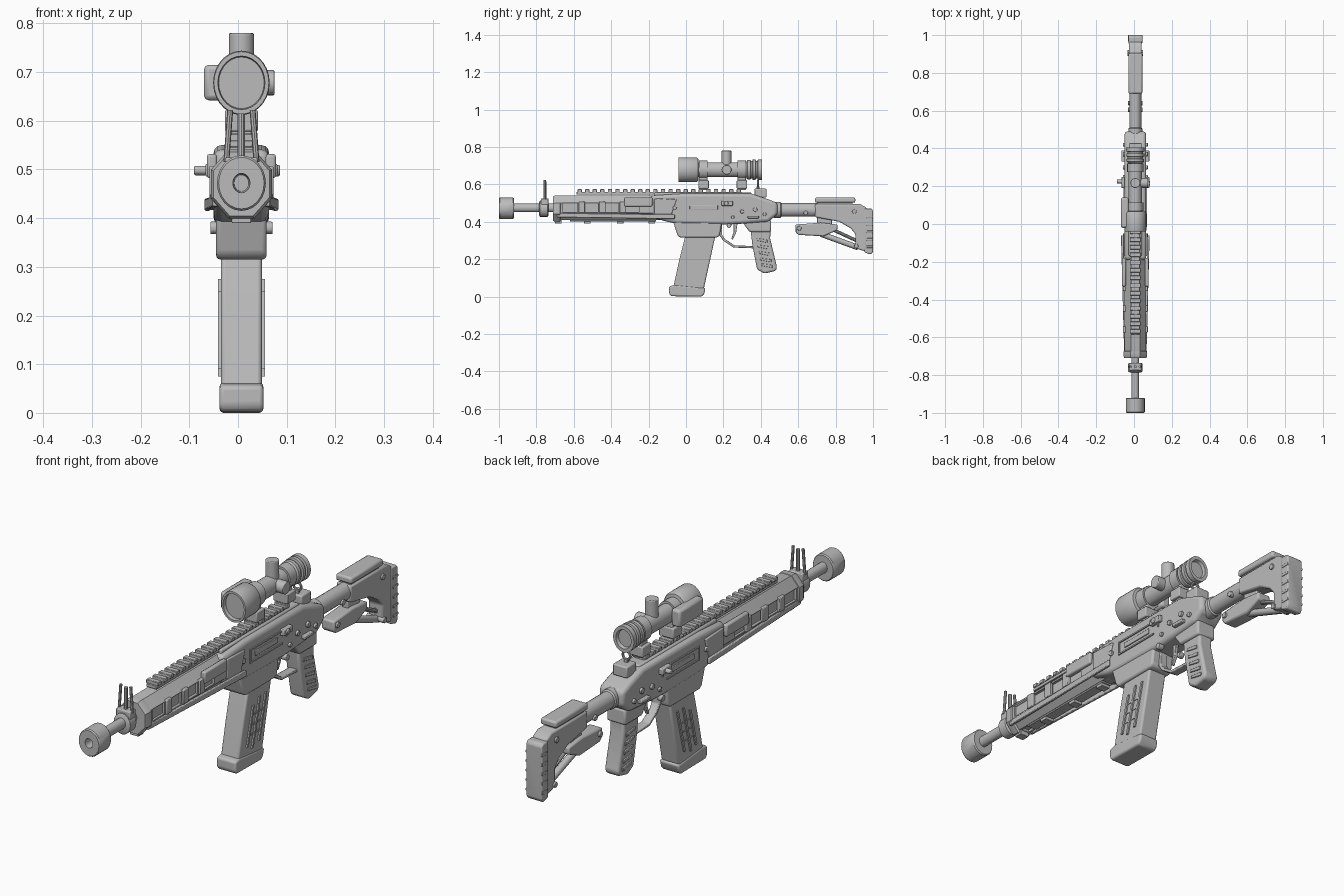
import bpy, bmesh, math
from mathutils import Vector

CX = 0.007      # centre line of the whole gun
SQ = 0.88       # round parts are slightly narrow in x
grey = bpy.data.materials.new("gunmetal grey")
grey.diffuse_color = (0.5, 0.5, 0.5, 1)


def finish(name, bm, bevel=0.0, seg=2, angle=35):
    bmesh.ops.recalc_face_normals(bm, faces=bm.faces)
    me = bpy.data.meshes.new(name)
    bm.to_mesh(me)
    bm.free()
    ob = bpy.data.objects.new(name, me)
    bpy.context.collection.objects.link(ob)
    me.materials.append(grey)
    if bevel:
        m = ob.modifiers.new("bevel", 'BEVEL')
        m.width, m.segments, m.limit_method = bevel, seg, 'ANGLE'
        m.angle_limit = math.radians(30)
    bpy.ops.object.select_all(action='DESELECT')
    ob.select_set(True)
    bpy.context.view_layer.objects.active = ob
    bpy.ops.object.shade_smooth_by_angle(angle=math.radians(angle))
    return ob


def add_prism(bm, pts, x0, x1):
    """Side outline of (y, z) points, extruded from x0 to x1."""
    a = [bm.verts.new((CX + x0, y, z)) for y, z in pts]
    b = [bm.verts.new((CX + x1, y, z)) for y, z in pts]
    bm.faces.new(a)
    bm.faces.new(b[::-1])
    for i in range(len(pts)):
        j = (i + 1) % len(pts)
        bm.faces.new((a[i], a[j], b[j], b[i]))


def prisms(name, items, bevel=0.0, seg=2):
    bm = bmesh.new()
    for pts, x0, x1 in items:
        add_prism(bm, pts, x0, x1)
    return finish(name, bm, bevel, seg)


def rect(y0, y1, z0, z1):
    return [(y0, z0), (y1, z0), (y1, z1), (y0, z1)]


def box(name, x0, x1, y0, y1, z0, z1, bevel=0.004):
    return prisms(name, [(rect(y0, y1, z0, z1), x0, x1)], bevel)


def lathe(name, pts, z, n=24, turn=0.0, x=0.0):
    """Revolve (y, radius) points around a lengthwise axis."""
    bm = bmesh.new()
    rings = []
    for y, r in pts:
        rings.append([bm.verts.new((CX + x + SQ * r * math.cos(turn + k * math.tau / n), y,
                                    z + r * math.sin(turn + k * math.tau / n))) for k in range(n)])
    for a, b in zip(rings, rings[1:]):
        for k in range(n):
            bm.faces.new((a[k], a[(k + 1) % n], b[(k + 1) % n], b[k]))
    bm.faces.new(rings[0])
    bm.faces.new(rings[-1][::-1])
    return finish(name, bm)


def rod(name, a, b, r, n=16, bevel=0.0):
    """Cylinder between two points."""
    a, b = Vector(a) + Vector((CX, 0, 0)), Vector(b) + Vector((CX, 0, 0))
    bm = bmesh.new()
    bmesh.ops.create_cone(bm, cap_ends=True, segments=n, radius1=r, radius2=r, depth=(b - a).length)
    q = Vector((0, 0, 1)).rotation_difference(b - a)
    for v in bm.verts:
        v.co = q @ v.co + (a + b) / 2
    return finish(name, bm, bevel)


# barrel, muzzle and front sight
lathe("muzzle", [(-0.95, 0.017), (-1.0, 0.020), (-1.0, 0.053), (-0.995, 0.057), (-0.925, 0.057),
                 (-0.92, 0.053), (-0.92, 0.02)], 0.472)
lathe("barrel", [(-0.93, 0.023), (-0.68, 0.023)], 0.474, 16)
lathe("gas_block", [(-0.785, 0.036), (-0.78, 0.044), (-0.74, 0.044), (-0.735, 0.036)], 0.470, 16)
box("sight_base", -0.033, 0.033, -0.775, -0.735, 0.49, 0.525)
rod("sight_post", (0, -0.755, 0.515), (0, -0.755, 0.615), 0.008, 10)
for s in (-1, 1):
    rod("sight_ear", (s * 0.031, -0.755, 0.515), (s * 0.023, -0.755, 0.622), 0.006, 8)

# octagonal handguard with side slots
guard = lathe("handguard", [(-0.70, 0.066), (-0.685, 0.071), (-0.12, 0.071)], 0.474, 8, math.pi / 8)
slots = [(rect(y, y + 0.08, 0.452, 0.5), s * 0.048, s * 0.09)
         for y in (-0.66, -0.55, -0.44, -0.33) for s in (-1, 1)]
slots += [(rect(y, y + 0.06, 0.395, 0.418), -0.016, 0.016) for y in (-0.66, -0.52, -0.34)]
cutter = prisms("slot_cutter", slots)
cutter.hide_render = True
cutter.hide_viewport = True
cutter.display_type = 'WIRE'
m = guard.modifiers.new("slots", 'BOOLEAN')
m.object, m.operation, m.solver = cutter, 'DIFFERENCE', 'EXACT'
lathe("handguard_collar", [(-0.71, 0.050), (-0.71, 0.071), (-0.70, 0.077), (-0.675, 0.077),
                           (-0.67, 0.068)], 0.47, 8, math.pi / 8)

# tapering rails along both sides, lower feet
for s in (-1, 1):
    bm = bmesh.new()
    add_prism(bm, [(-0.69, 0.424), (-0.06, 0.415), (-0.06, 0.44), (-0.69, 0.446)], -0.006, 0.006)
    for v in bm.verts:
        v.co.x += s * (0.053 + 0.017 * (v.co.y + 0.69) / 0.63)
    finish("side_rail", bm, 0.003)
    box("side_clamp", s * 0.05, s * 0.071, -0.33, -0.18, 0.482, 0.532, 0.006)
    prisms("guard_block", [(rect(y, y + 0.035, 0.447, 0.507), s * 0.05, s * 0.066)
                           for y in (-0.575, -0.465, -0.355)], 0.003)
prisms("lower_rail", [(rect(-0.62, -0.16, 0.402, 0.415), -0.022, 0.022)]
       + [(rect(y, y + 0.035, 0.390, 0.412), -0.02, 0.02) for y in (-0.70, -0.545, -0.37, -0.20)], 0.002)

# toothed top rail
rail = [(rect(-0.585, 0.30, 0.545, 0.560), -0.024, 0.024)]
rail += [(rect(-0.58 + i * 0.0405, -0.557 + i * 0.0405, 0.558, 0.574), -0.029, 0.029) for i in range(22)]
prisms("top_rail", rail, 0.002, 1)

# receiver: broad body, narrow crown
prisms("receiver", [([(-0.19, 0.425), (-0.10, 0.40), (-0.05, 0.39), (0.22, 0.385), (0.31, 0.39), (0.44, 0.40),
                      (0.49, 0.44), (0.49, 0.50), (0.44, 0.52), (0.35, 0.55), (-0.03, 0.55), (-0.19, 0.54)],
                     -0.057, 0.057)], 0.016, 3)
box("receiver_crown", -0.035, 0.035, -0.17, 0.35, 0.53, 0.556, 0.006)
prisms("magazine_well", [([(-0.075, 0.42), (0.195, 0.42), (0.18, 0.325), (0.165, 0.315), (-0.03, 0.315),
                           (-0.045, 0.325)], -0.052, 0.052)], 0.012, 3)
for s in (-1, 1):
    x0, x1 = s * 0.05, s * 0.062
    # thin frame and plate on the flank
    prisms("port_frame", [(rect(-0.01, 0.23, 0.50, 0.506), x0, x1), (rect(-0.01, 0.20, 0.447, 0.453), x0, x1),
                          (rect(-0.016, -0.01, 0.447, 0.506), x0, x1), (rect(0.225, 0.231, 0.47, 0.506), x0, x1)])
    box("port_cover", s * 0.05, s * 0.061, 0.02, 0.17, 0.465, 0.487, 0.002)
    prisms("flank_panel", [([(-0.17, 0.44), (-0.08, 0.43), (-0.05, 0.52), (-0.17, 0.525)], x0, s * 0.064)], 0.004)
    for y, z, r in ((-0.06, 0.475, 0.011), (0.30, 0.455, 0.011), (0.37, 0.465, 0.012), (0.42, 0.44, 0.010),
                    (0.25, 0.425, 0.009)):
        rod("receiver_pin", (s * 0.04, y, z), (s * 0.066, y, z), r, 12, 0.002)
    rod("takedown_pin", (s * 0.04, 0.23, 0.38), (s * 0.064, 0.23, 0.38), 0.013, 12, 0.002)
    box("selector", s * 0.05, s * 0.074, 0.33, 0.39, 0.418, 0.432, 0.003)
    box("catch", s * 0.05, s * 0.074, 0.19, 0.25, 0.485, 0.512, 0.004)
rod("charging_handle", (-0.04, 0.225, 0.498), (-0.097, 0.225, 0.498), 0.010, 12, 0.003)
rod("bolt_knob", (0.04, 0.215, 0.498), (0.079, 0.215, 0.498), 0.012, 12, 0.003)

# magazine with raised side ribs and base plate
prisms("magazine", [([(0.00, 0.34), (0.16, 0.34), (0.13, 0.20), (0.095, 0.04), (-0.07, 0.04), (-0.035, 0.20)],
                     -0.042, 0.042)], 0.008, 3)
prisms("magazine_base", [([(-0.09, 0.015), (-0.08, 0.002), (0.085, 0.0), (0.097, 0.015), (0.105, 0.045),
                           (-0.06, 0.062), (-0.09, 0.055)], -0.045, 0.045)], 0.009, 3)


def lean(y, z):     # shift along the slant of the magazine
    return (y + 0.25 * (z - 0.3), z)


ribs = []
for s in (-1, 1):
    for y, z0, z1 in ((0.035, 0.09, 0.25), (0.072, 0.075, 0.275), (0.112, 0.09, 0.275)):
        ribs.append(([lean(y, z0), lean(y + 0.010, z0), lean(y + 0.010, z1), lean(y, z1)], s * 0.04, s * 0.048))
    for z in (0.13, 0.17, 0.21):
        ribs.append(([lean(0.04, z), lean(0.115, z), lean(0.115, z + 0.006), lean(0.04, z + 0.006)],
                     s * 0.04, s * 0.045))
prisms("magazine_ribs", ribs)

# trigger, guard and grip
prisms("trigger_guard", [([(0.18, 0.40), (0.18, 0.325), (0.20, 0.298), (0.255, 0.262), (0.36, 0.258), (0.36, 0.270),
                           (0.26, 0.274), (0.21, 0.306), (0.193, 0.33), (0.193, 0.40)], -0.018, 0.018)], 0.003)
prisms("trigger", [([(0.255, 0.39), (0.275, 0.39), (0.268, 0.34), (0.25, 0.305), (0.242, 0.308), (0.255, 0.345)],
                    -0.007, 0.007)], 0.002)
prisms("grip_mount", [([(0.30, 0.40), (0.455, 0.41), (0.455, 0.345), (0.34, 0.345)], -0.044, 0.044)], 0.008)
prisms("grip", [([(0.345, 0.36), (0.452, 0.36), (0.45, 0.31), (0.487, 0.155), (0.478, 0.137), (0.42, 0.123),
                  (0.38, 0.145), (0.355, 0.275)], -0.033, 0.033)], 0.010, 3)
for s in (-1, 1):
    prisms("grip_panel", [([(0.375 + 0.2 * (0.30 - z), z), (0.435 + 0.2 * (0.30 - z), z - 0.012),
                            (0.435 + 0.2 * (0.30 - z), z + 0.004), (0.378 + 0.2 * (0.30 - z), z + 0.012)],
                           s * 0.03, s * 0.037) for z in (0.30, 0.265, 0.23, 0.195, 0.165)], 0.002)

# buffer tube and skeleton stock
lathe("buffer_tube", [(0.47, 0.042), (0.505, 0.042), (0.51, 0.036), (0.72, 0.036)], 0.463, 20)
prisms("stock", [([(0.69, 0.495), (0.93, 0.495), (0.965, 0.475), (0.965, 0.24), (0.905, 0.258), (0.905, 0.335),
                   (0.88, 0.365), (0.82, 0.40), (0.69, 0.425)], -0.034, 0.034)], 0.007)
box("cheek_rest", -0.037, 0.037, 0.69, 0.905, 0.502, 0.530, 0.008)
box("cheek_riser", -0.026, 0.026, 0.70, 0.89, 0.485, 0.51)
prisms("butt_pad", [([(0.955, 0.235), (0.99, 0.225), (1.0, 0.24), (1.0, 0.46), (0.99, 0.472), (0.955, 0.472)],
                     -0.037, 0.037)], 0.005)
prisms("butt_ridges", [(rect(0.965, 1.0, z, z + 0.012), -0.039, 0.039) for z in (0.26, 0.30, 0.34, 0.38, 0.42)], 0.002)
prisms("stock_lever", [([(0.585, 0.385), (0.72, 0.395), (0.81, 0.385), (0.81, 0.355), (0.735, 0.322),
                         (0.60, 0.33), (0.585, 0.345)], -0.030, 0.030)], 0.007)
box("lever_link", -0.014, 0.014, 0.70, 0.78, 0.375, 0.435)
rod("stock_strut", (0, 0.72, 0.335), (0, 0.92, 0.262), 0.015, 12)
rod("upper_strut", (0, 0.78, 0.36), (0, 0.91, 0.30), 0.009, 10)
for y, z, w in ((0.605, 0.365, 0.038), (0.91, 0.27, 0.041), (0.90, 0.455, 0.041), (0.64, 0.447, 0.038)):
    rod("stock_pin", (-w, y, z), (w, y, z), 0.012, 12, 0.002)

# scope: objective bell, tube and ridged eyepiece
SZ = 0.678
lathe("scope", [(-0.025, 0.053), (-0.04, 0.055), (-0.04, 0.064), (-0.035, 0.066), (0.055, 0.066), (0.065, 0.060),
                (0.068, 0.040), (0.32, 0.040), (0.33, 0.052), (0.345, 0.052), (0.347, 0.046), (0.355, 0.046),
                (0.357, 0.054), (0.372, 0.054), (0.374, 0.046), (0.382, 0.046), (0.384, 0.055), (0.405, 0.055),
                (0.405, 0.040), (0.392, 0.036)], SZ, 28)
for y in (0.07, 0.275):
    lathe("scope_ring", [(y, 0.040), (y, 0.049), (y + 0.045, 0.049), (y + 0.045, 0.040)], SZ, 20)
    box("scope_mount", -0.022, 0.022, y, y + 0.045, 0.57, 0.645)
    box("mount_clamp", -0.034, 0.034, y - 0.004, y + 0.052, 0.578, 0.622)
rod("top_turret", (0, 0.217, SZ), (0, 0.217, 0.78), 0.026, 20, 0.003)
rod("side_turret", (0, 0.217, SZ), (0.068, 0.217, SZ), 0.026, 20, 0.003)
box("scope_side_box", -0.077, -0.035, -0.02, 0.14, 0.642, 0.715, 0.010)

# rear peep sight
box("rear_sight_base", -0.033, 0.033, 0.365, 0.43, 0.53, 0.577, 0.005)
bpy.ops.mesh.primitive_torus_add(major_radius=0.017, minor_radius=0.005, major_segments=20, minor_segments=8,
                                 location=(CX, 0.385, 0.604), rotation=(math.pi / 2, 0, 0))
ring = bpy.context.object
ring.name = "rear_sight_ring"
ring.data.materials.append(grey)
box("rear_sight_stem", -0.008, 0.008, 0.378, 0.392, 0.57, 0.59, 0.002)
